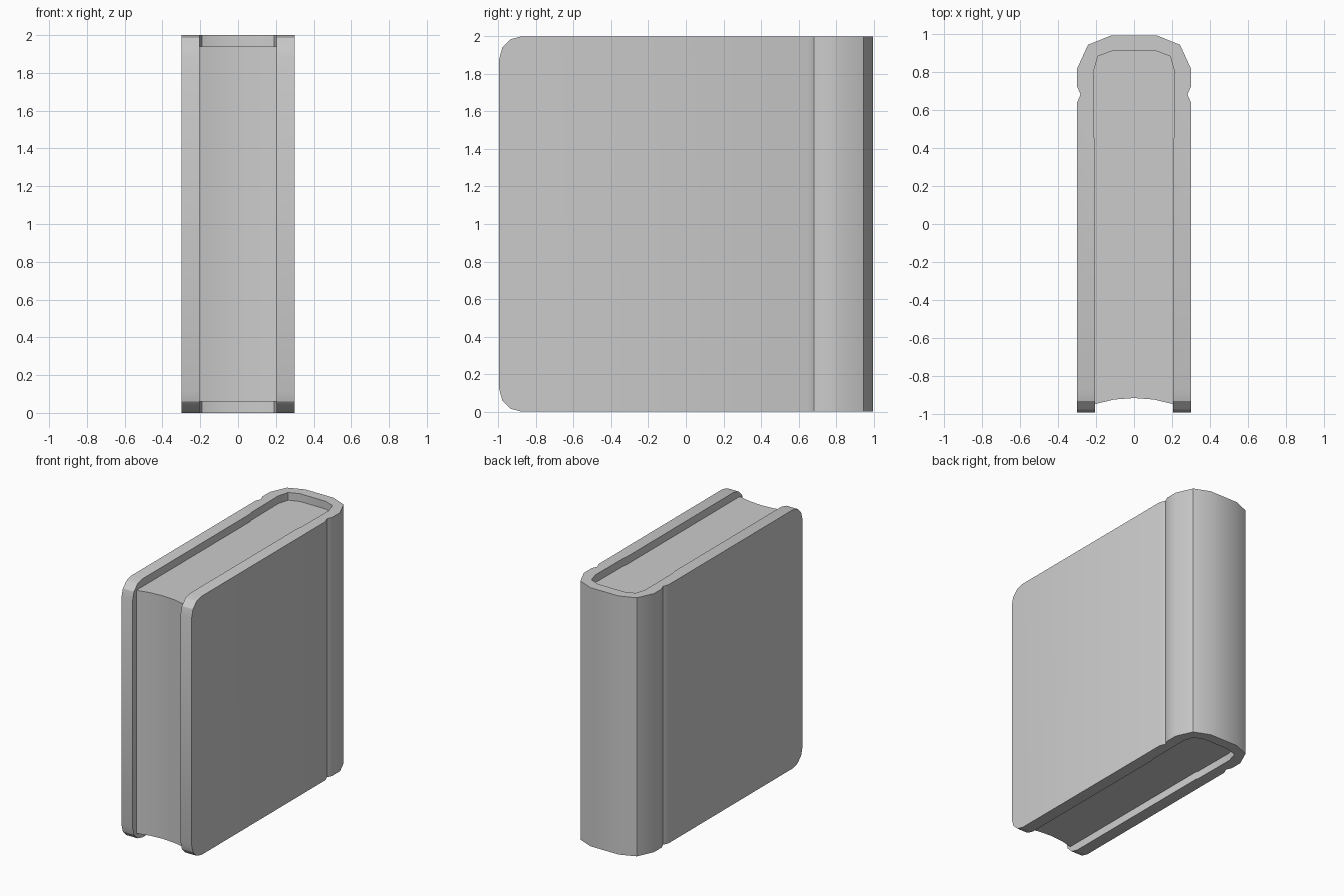
import bpy, bmesh, math

if "Cube" in bpy.data.objects:
    bpy.data.objects.remove(bpy.data.objects["Cube"])


def mirrored(half):
    """Complete a right-hand half profile (ordered front to back) with its left side."""
    return half + [(-x, y) for x, y in reversed(half) if x > 0]


def extrude_profile(name, pts, z0, z1, bevel=None):
    bm = bmesh.new()
    face = bm.faces.new([bm.verts.new((x, y, z0)) for x, y in pts])
    ext = bmesh.ops.extrude_face_region(bm, geom=[face])
    top = [v for v in ext["geom"] if isinstance(v, bmesh.types.BMVert)]
    bmesh.ops.translate(bm, verts=top, vec=(0, 0, z1 - z0))
    bmesh.ops.recalc_face_normals(bm, faces=bm.faces)
    if bevel:
        # round the front corners of both boards
        edges = [e for e in bm.edges
                 if all(v.co.y < FRONT + 1e-4 for v in e.verts)
                 and abs(e.verts[0].co.z - e.verts[1].co.z) < 1e-5]
        bmesh.ops.bevel(bm, geom=edges, offset=bevel, segments=3,
                        profile=0.5, affect='EDGES')
    mesh = bpy.data.meshes.new(name)
    bm.to_mesh(mesh)
    bm.free()
    obj = bpy.data.objects.new(name, mesh)
    bpy.context.collection.objects.link(obj)
    bpy.ops.object.select_all(action='DESELECT')
    obj.select_set(True)
    bpy.context.view_layer.objects.active = obj
    bpy.ops.object.shade_smooth_by_angle(angle=math.radians(30))
    return obj


FRONT = -0.995

# Half profiles seen from above
outer = [(0.30, FRONT), (0.30, 0.642), (0.282, 0.683), (0.30, 0.725),
         (0.30, 0.82), (0.243, 0.945), (0.12, 0.995)]
inner = [(0.205, 0.44), (0.212, 0.46), (0.215, 0.80),
         (0.19, 0.885), (0.11, 0.915)]

# Cover: two boards with hinge grooves joined by a faceted spine
outside = mirrored(outer)
inside = mirrored([(0.205, FRONT)] + inner)
extrude_profile("book_cover", outside + inside[::-1], 0.0, 2.0, bevel=0.12)

# Page block: fills the cover, with a hollow fore-edge
fore_edge = [(0.0, -0.918), (0.105, -0.926), (0.205, -0.95)]
extrude_profile("page_block", mirrored(fore_edge + inner), 0.06, 1.94)
